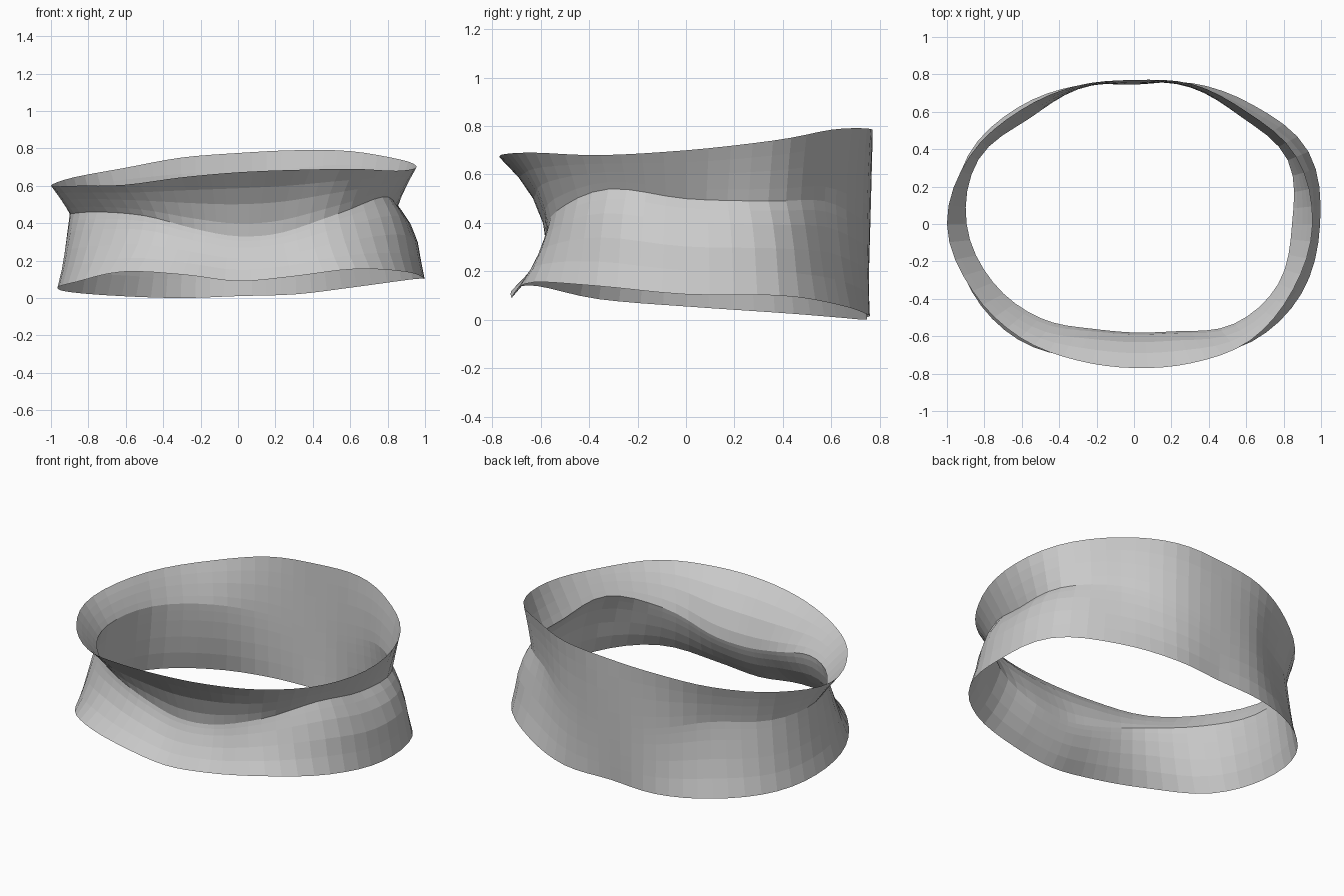
import bpy, bmesh, math

cube = bpy.data.objects.get("Cube")
if cube:
    bpy.data.objects.remove(cube, do_unlink=True)

# Sixteen stations counter-clockwise from the left side (+x), in hundredths
rim_radius = [95.5, 94, 85, 81, 77, 80, 86, 95, 100, 93.5, 86, 79, 77, 80.5, 88, 92]
rim_height = [70, 74, 78.5, 79, 77.5, 75, 69.5, 64.5, 60, 60, 60.5, 64.5, 67.2, 68.5, 69, 68]
waist_radius = [84.5, 89, 81, 79, 76, 78, 79.5, 90, 89.5, 81.5, 71, 60.5, 58, 62, 75.5, 83.5]
waist_height = [50, 49, 49, 41, 36, 40, 45, 45, 45, 46, 44, 37, 33, 35, 45, 54]
hem_radius = [99.5, 101, 90, 81.5, 74.5, 80, 88, 96, 96.5, 94, 87.5, 77.5, 72, 76.5, 89, 97]
hem_height = [10.5, 10, 6, 2, 1, 0, 1, 3, 5.5, 8.5, 14, 12.5, 9, 11.5, 15.5, 14]
# Outward swell of the skirt
swell = [4, 3, 1, 0, 0, 0, 1, 1, 1, 1, 0, 0, 0, 0, 1, 4]
# How far the waist is rounded rather than creased
softness = [0, 10, 60, 100, 100, 100, 60, 40, 20, 15, 50, 70, 75, 70, 50, 20]

STEPS = 4
COLUMNS = len(swell) * STEPS


def smooth_loop(values):
    """Closed Catmull-Rom curve through the station values."""
    n = len(values)
    result = []
    for i in range(n):
        a, b, c, d = (values[(i + k) % n] / 100 for k in (-1, 0, 1, 2))
        for s in range(STEPS):
            t = s / STEPS
            result.append(b + t * (c - a) / 2
                          + t * t * (a - 2.5 * b + 2 * c - d / 2)
                          + t ** 3 * (1.5 * (b - c) + (d - a) / 2))
    return result


rim_r, rim_z, waist_r, waist_z, hem_r, hem_z, bulge, soft = map(
    smooth_loop, (rim_radius, rim_height, waist_radius, waist_height,
                  hem_radius, hem_height, swell, softness))


def mix(a, b, t):
    return a + (b - a) * t


def wall(i):
    """Radius and height pairs from the hem, past the waist, to the rim."""
    lower = (waist_r[i] - hem_r[i]) / (waist_z[i] - hem_z[i])
    upper = (rim_r[i] - waist_r[i]) / (rim_z[i] - waist_z[i])
    bend = (upper - lower) / (rim_z[i] - hem_z[i])

    def point(r, z):
        # Blend the straight wall with the parabola through hem, waist and rim
        rounded = hem_r[i] + (z - hem_z[i]) * (lower + bend * (z - waist_z[i]))
        return mix(r, rounded, soft[i]), z

    points = []
    for t in (0, 0.25, 0.5, 0.75, 0.9):
        puff = bulge[i] * math.sin(math.pi * t ** 1.4)
        points.append(point(mix(hem_r[i], waist_r[i], t) + puff,
                            mix(hem_z[i], waist_z[i], t)))
    for t in (0, 0.2, 0.5, 0.75, 1):
        points.append(point(mix(waist_r[i], rim_r[i], t),
                            mix(waist_z[i], rim_z[i], t)))
    return points


# Open band: one thin skin joined around the loop
bm = bmesh.new()
columns = []
for i in range(COLUMNS):
    angle = math.tau * i / COLUMNS
    columns.append([bm.verts.new((r * math.cos(angle), r * math.sin(angle), z))
                    for r, z in wall(i)])
for i, near in enumerate(columns):
    far = columns[(i + 1) % COLUMNS]
    for j in range(len(near) - 1):
        bm.faces.new((near[j], far[j], far[j + 1], near[j + 1]))

mesh = bpy.data.meshes.new("flared_band")
bm.to_mesh(mesh)
bm.free()
band = bpy.data.objects.new("flared_band", mesh)
bpy.context.collection.objects.link(band)

# Plain grey
grey = bpy.data.materials.new("light_grey")
grey.use_nodes = True
color = (0.6, 0.6, 0.6, 1)
grey.diffuse_color = color
grey.node_tree.nodes["Principled BSDF"].inputs["Base Color"].default_value = color
mesh.materials.append(grey)
